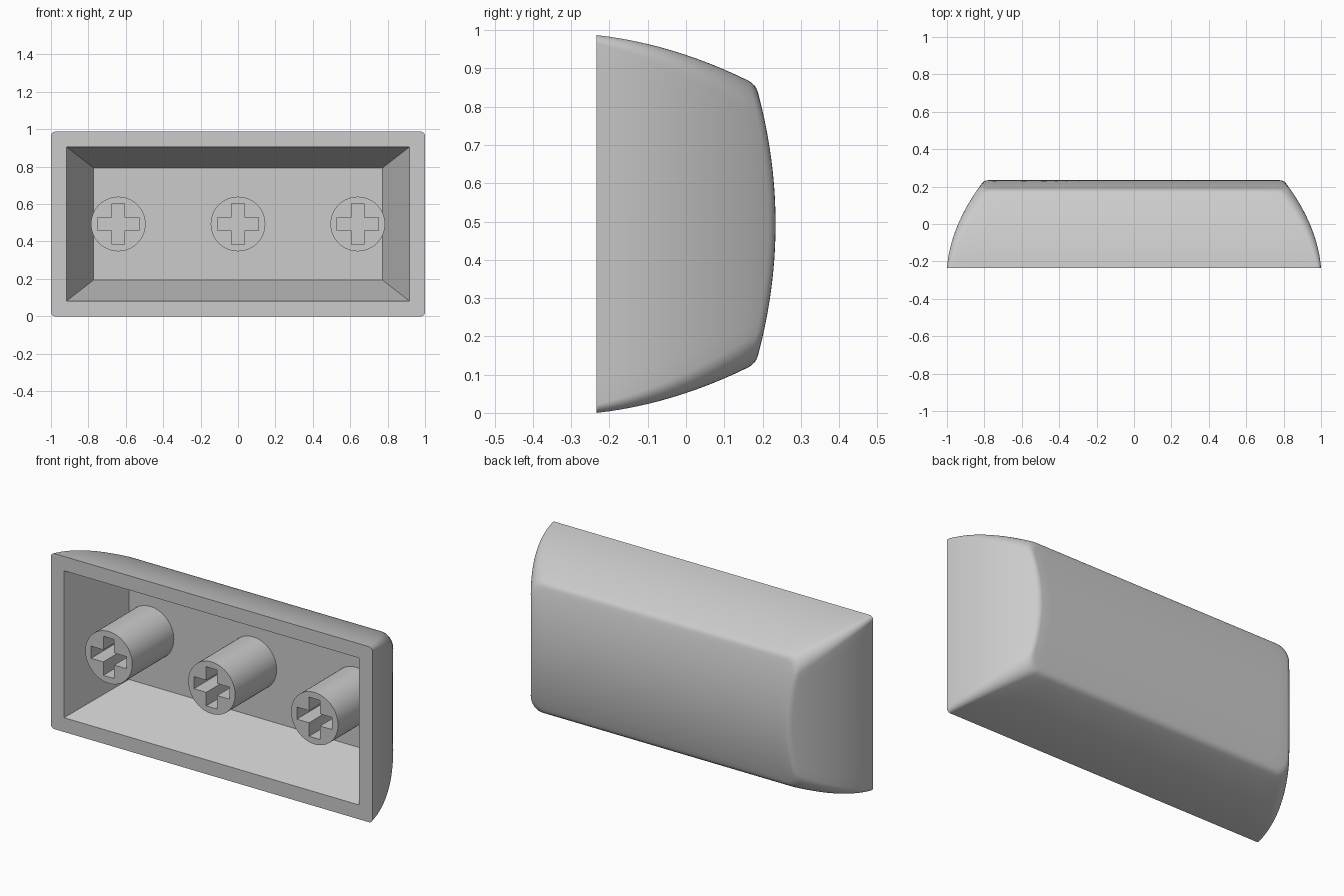
import bpy, bmesh, math
from mathutils import Vector

cube = bpy.data.objects.get("Cube")
if cube:
    bpy.data.objects.remove(cube)

FRONT, BACK, FLOOR = -0.234, 0.234, 0.135
ZC = 0.4935

grey = bpy.data.materials.new("light grey plastic")
grey.use_nodes = True
colour = (0.6, 0.6, 0.6, 1)
grey.diffuse_color = colour
grey.node_tree.nodes["Principled BSDF"].inputs["Base Color"].default_value = colour


def finish(bm, name):
    bmesh.ops.recalc_face_normals(bm, faces=bm.faces)
    mesh = bpy.data.meshes.new(name)
    bm.to_mesh(mesh)
    bm.free()
    mesh.materials.append(grey)
    ob = bpy.data.objects.new(name, mesh)
    bpy.context.collection.objects.link(ob)
    bpy.ops.object.select_all(action='DESELECT')
    ob.select_set(True)
    bpy.context.view_layer.objects.active = ob
    bpy.ops.object.shade_smooth_by_angle(angle=math.radians(35))
    return ob


def ring(bm, points):
    return [bm.verts.new(p) for p in points]


def bridge(bm, a, b):
    n = len(a)
    for i in range(n):
        j = (i + 1) % n
        bm.faces.new((a[i], a[j], b[j], b[i]))


def fill_between(bm, outer, inner):
    """Flat face with a hole."""
    edges = []
    for loop in (outer, inner):
        for i, v in enumerate(loop):
            w = loop[(i + 1) % len(loop)]
            edges.append(bm.edges.get((v, w)) or bm.edges.new((v, w)))
    bmesh.ops.triangle_fill(bm, edges=edges, use_beauty=True)


def rect(x, z, y):
    return [(sx * x, y, ZC + sz * z) for sx, sz in ((1, 1), (-1, 1), (-1, -1), (1, -1))]


# Outer section at depth s behind the rim: a rounded rectangle that shrinks
def section(s):
    hx = 1 - 0.085 * s - 0.73 * s * s
    hz = ZC - 0.11 * s - 0.478 * s * s
    r = 0.022 + 0.13 * s
    pts = []
    corners = ((1, 1), (-1, 1), (-1, -1), (1, -1))
    for k, (sx, sz) in enumerate(corners):
        for i in range(9):
            a = math.pi / 2 * (k + i / 8)
            pts.append(Vector((sx * (hx - r) + r * math.cos(a), FRONT + s,
                               ZC + sz * (hz - r) + r * math.sin(a))))
        nx, nz = corners[(k + 1) % 4]
        start = pts[-1]
        a = math.pi / 2 * (k + 1)
        end = Vector((nx * (hx - r) + r * math.cos(a), FRONT + s,
                      ZC + nz * (hz - r) + r * math.sin(a)))
        pts += [start.lerp(end, i / 16) for i in range(1, 16)]
    return pts


def crown(z):
    return BACK - 0.052 * ((z - ZC) / 0.365) ** 2


def crown_depth(i):
    """Depth at which outline point i meets the crowned back."""
    lo, hi = 0.2, 0.47
    for _ in range(18):
        mid = (lo + hi) / 2
        p = section(mid)[i]
        lo, hi = (mid, hi) if p.y < crown(p.z) else (lo, mid)
    return lo


# Shell: outer walls, softened edge, crowned back, rim and cavity
bm = bmesh.new()
count = len(section(0))
depth = [crown_depth(i) for i in range(count)]


def wall(f, back_off):
    return [section(f * (d - back_off))[i] for i, d in enumerate(depth)]


def crowned(points, k):
    out = []
    for p in points:
        z = ZC + (p.z - ZC) * k
        out.append(Vector((p.x * k, crown(z), z)))
    return out


SOFT = 0.02
rim = ring(bm, wall(0, SOFT))
last = rim
for n in range(1, 13):
    new = ring(bm, wall(n / 12, SOFT))
    bridge(bm, last, new)
    last = new

edge = wall(1, 0)
low = wall(1, SOFT)
high = []
for p in edge:
    x = p.x * (1 - SOFT / 0.82)
    z = ZC + (p.z - ZC) * (1 - SOFT / 0.365)
    high.append(Vector((x, crown(z), z)))
for n in range(1, 5):
    t = n / 4
    new = ring(bm, [a * (1 - t) ** 2 + b * 2 * t * (1 - t) + c * t * t
                    for a, b, c in zip(low, edge, high)])
    bridge(bm, last, new)
    last = new
for n in range(1, 14):
    new = ring(bm, crowned(high, 1 - n / 14))
    bridge(bm, last, new)
    last = new
centre = bm.verts.new((0, BACK, ZC))
for i in range(count):
    bm.faces.new((last[i], last[(i + 1) % count], centre))

mouth = ring(bm, rect(0.918, 0.413, FRONT))
floor = ring(bm, rect(0.773, 0.3, FLOOR))
bridge(bm, mouth, floor)
bm.faces.new(floor)
fill_between(bm, rim, mouth)
finish(bm, "shell")


# Stems: round posts with a cross-shaped socket
def stem(name, x):
    bm = bmesh.new()
    radius, arm, half = 0.146, 0.11, 0.034
    circle = [(radius * math.cos(a), radius * math.sin(a))
              for a in (math.tau * i / 64 for i in range(64))]
    cross = []
    for k in range(4):
        c, s = round(math.cos(k * math.pi / 2)), round(math.sin(k * math.pi / 2))
        for u, v in ((arm, -half), (arm, half), (half, half)):
            cross.append((u * c - v * s, u * s + v * c))

    def place(profile, y):
        return ring(bm, [(x + u, y, ZC + v) for u, v in profile])

    outer, socket = place(circle, FRONT), place(cross, FRONT)
    bridge(bm, outer, place(circle, FLOOR + 0.005))
    bottom = place(cross, FLOOR - 0.005)
    bridge(bm, socket, bottom)
    bm.faces.new(bottom)
    fill_between(bm, outer, socket)
    finish(bm, name)


for name, x in (("right_stem", -0.64), ("middle_stem", 0), ("left_stem", 0.64)):
    stem(name, x)
